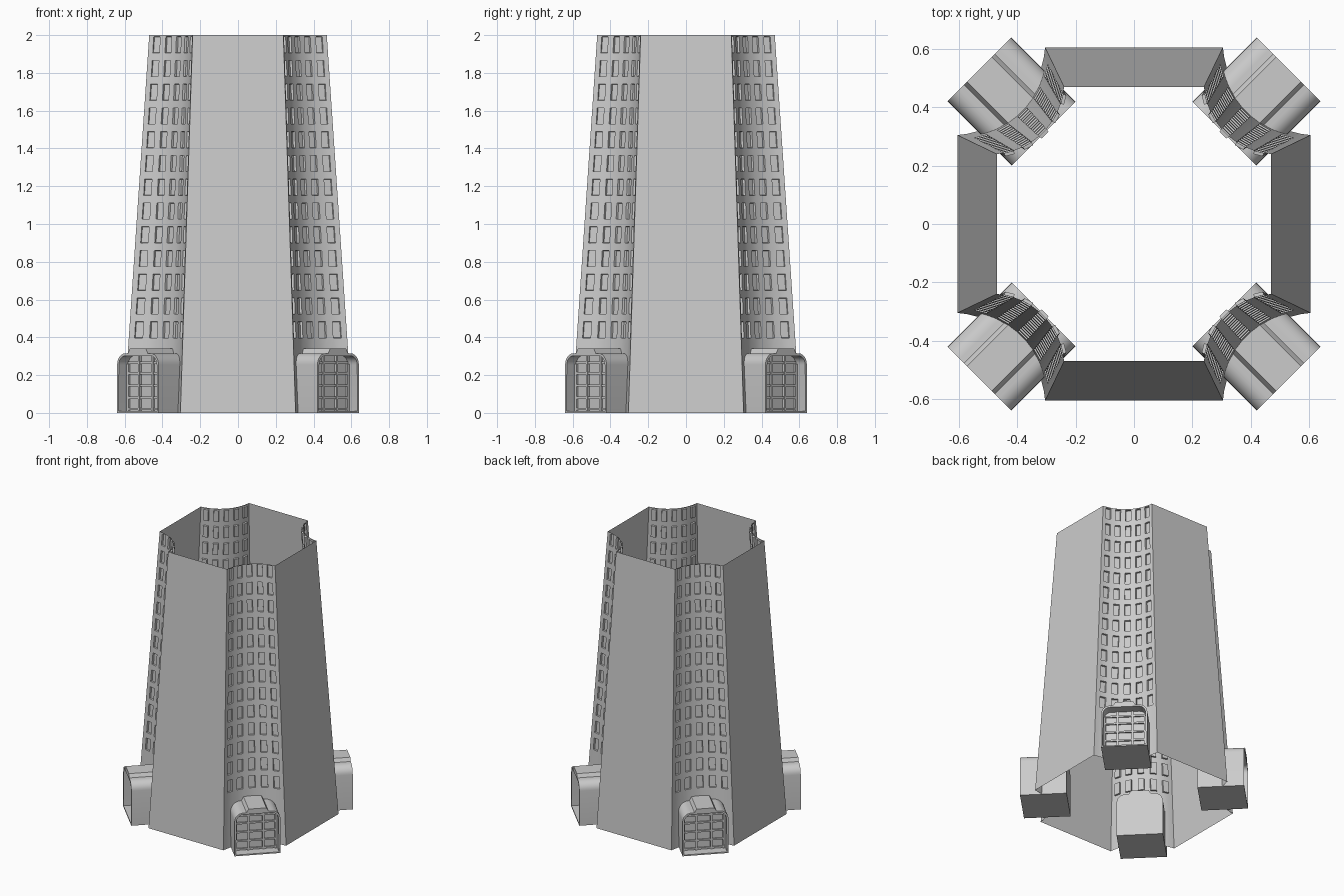
import bpy, bmesh, math
from mathutils import Matrix, Vector

if "Cube" in bpy.data.objects:
    bpy.data.objects.remove(bpy.data.objects["Cube"])

GREY = (0.6, 0.6, 0.6, 1)
mat = bpy.data.materials.new("concrete_grey")
mat.use_nodes = True
mat.diffuse_color = GREY
mat.node_tree.nodes["Principled BSDF"].inputs["Base Color"].default_value = GREY

HEIGHT = 2.0
SIDES = ["back_left", "back_right", "front_right", "front_left"]
made = []


def place_four(bm, name, start):
    """Four copies of a part, turned around the tower axis."""
    mesh = bpy.data.meshes.new(name)
    bm.to_mesh(mesh)
    bm.free()
    mesh.materials.append(mat)
    for k, side in enumerate(SIDES):
        ob = bpy.data.objects.new(f"{name}_{side}" if start else f"{name}_{k + 1}", mesh)
        ob.rotation_euler.z = math.radians(start + 90 * k)
        bpy.context.collection.objects.link(ob)
        made.append(ob)


def edges_at(z):
    """Half width and distance of a flat wall at height z."""
    t = z / HEIGHT
    return 0.305 - 0.065 * t, 0.605 - 0.135 * t


def prism(bm, profile, x0, x1):
    """Extrude a (y, z) profile from x0 to x1; return the front face."""
    back = [bm.verts.new((x0, y, z)) for y, z in profile]
    front = [bm.verts.new((x1, y, z)) for y, z in profile]
    n = len(profile)
    for i in range(n):
        j = (i + 1) % n
        bm.faces.new((back[i], back[j], front[j], front[i]))
    bm.faces.new(back[::-1])
    return bm.faces.new(front)


def box(bm, center, size):
    m = Matrix.Translation(center) @ Matrix.Diagonal((*size, 1))
    bmesh.ops.create_cube(bm, size=1, matrix=m)


# Flat tapering walls
bm = bmesh.new()
corners = []
for z in (0, HEIGHT):
    half, dist = edges_at(z)
    corners.append([bm.verts.new((dist, s * half, z)) for s in (-1, 1)])
(a, b), (c, d) = corners
bm.faces.new((a, b, d, c))
place_four(bm, "flat_wall", 0)

# Concave corner walls with recessed windows
COLS, ROWS = 5, 13
us = [0.0] + [0.12 + 0.19 * i + s * 0.05 for i in range(COLS) for s in (-1, 1)] + [1.0]
zs = [0.0] + [0.44 + 0.1258 * i + s * 0.043 for i in range(ROWS) for s in (-1, 1)] + [HEIGHT]
PHI = math.radians(40.5)


def arc_point(u, z):
    half, dist = edges_at(z)
    chord = (dist - half) / math.sqrt(2)
    mid = (dist + half) / math.sqrt(2)
    r = chord / math.sin(PHI)
    s = (2 * u - 1) * PHI
    return (mid + chord / math.tan(PHI) - r * math.cos(s), r * math.sin(s), z)


bm = bmesh.new()
grid = [[bm.verts.new(arc_point(u, z)) for u in us] for z in zs]
windows = []
for j in range(len(zs) - 1):
    for i in range(len(us) - 1):
        f = bm.faces.new((grid[j][i], grid[j][i + 1], grid[j + 1][i + 1], grid[j + 1][i]))
        if i % 2 and j % 2:
            windows.append(f)
bm.normal_update()
bmesh.ops.inset_individual(bm, faces=windows, thickness=0.002, depth=-0.012)
place_four(bm, "window_wall", 45)

# Entrance hoods: rounded box with a deep opening
W, TOP, RAD, BACK, FRONT, DEEP = 0.155, 0.315, 0.06, 0.438, 0.75, 0.07
profile = [(-W, 0), (W, 0)]
for side, first in ((1, 0), (-1, 90)):
    for i in range(7):
        ang = math.radians(first + 15 * i)
        profile.append((side * (W - RAD) + RAD * math.cos(ang), TOP - RAD + RAD * math.sin(ang)))
bm = bmesh.new()
face = prism(bm, profile, BACK, FRONT)
bm.normal_update()
bmesh.ops.inset_region(bm, faces=[face], thickness=0.013)
hole = bmesh.ops.extrude_face_region(bm, geom=[face])
bmesh.ops.translate(bm, vec=Vector((-DEEP, 0, 0)),
                    verts=[v for v in hole["geom"] if isinstance(v, bmesh.types.BMVert)])
if face.is_valid:
    bmesh.ops.delete(bm, geom=[face], context="FACES_ONLY")
place_four(bm, "entrance_hood", 45)

# Raised ridge along each hood roof
bm = bmesh.new()
prism(bm, [(-0.08, 0.305), (0.08, 0.305), (0.06, 0.34), (-0.06, 0.34)], BACK, FRONT)
place_four(bm, "roof_ridge", 45)

# Glazing bars in each entrance
bm = bmesh.new()
panel = FRONT - DEEP
for y in (-0.135, -0.05, 0.05, 0.135):
    top = 0.3 if abs(y) < 0.1 else 0.26
    box(bm, (panel, y, top / 2 + 0.005), (0.024, 0.012, top - 0.01))
for z in (0.02, 0.08, 0.145, 0.21, 0.265):
    box(bm, (panel, 0, z), (0.02, 0.27, 0.012))
place_four(bm, "entrance_bars", 45)

# Smooth the curves and keep the edges sharp
bpy.ops.object.select_all(action="DESELECT")
done = set()
for ob in made:
    if ob.data.name not in done:
        done.add(ob.data.name)
        ob.select_set(True)
        bpy.context.view_layer.objects.active = ob
bpy.ops.object.shade_smooth_by_angle(angle=math.radians(30))
